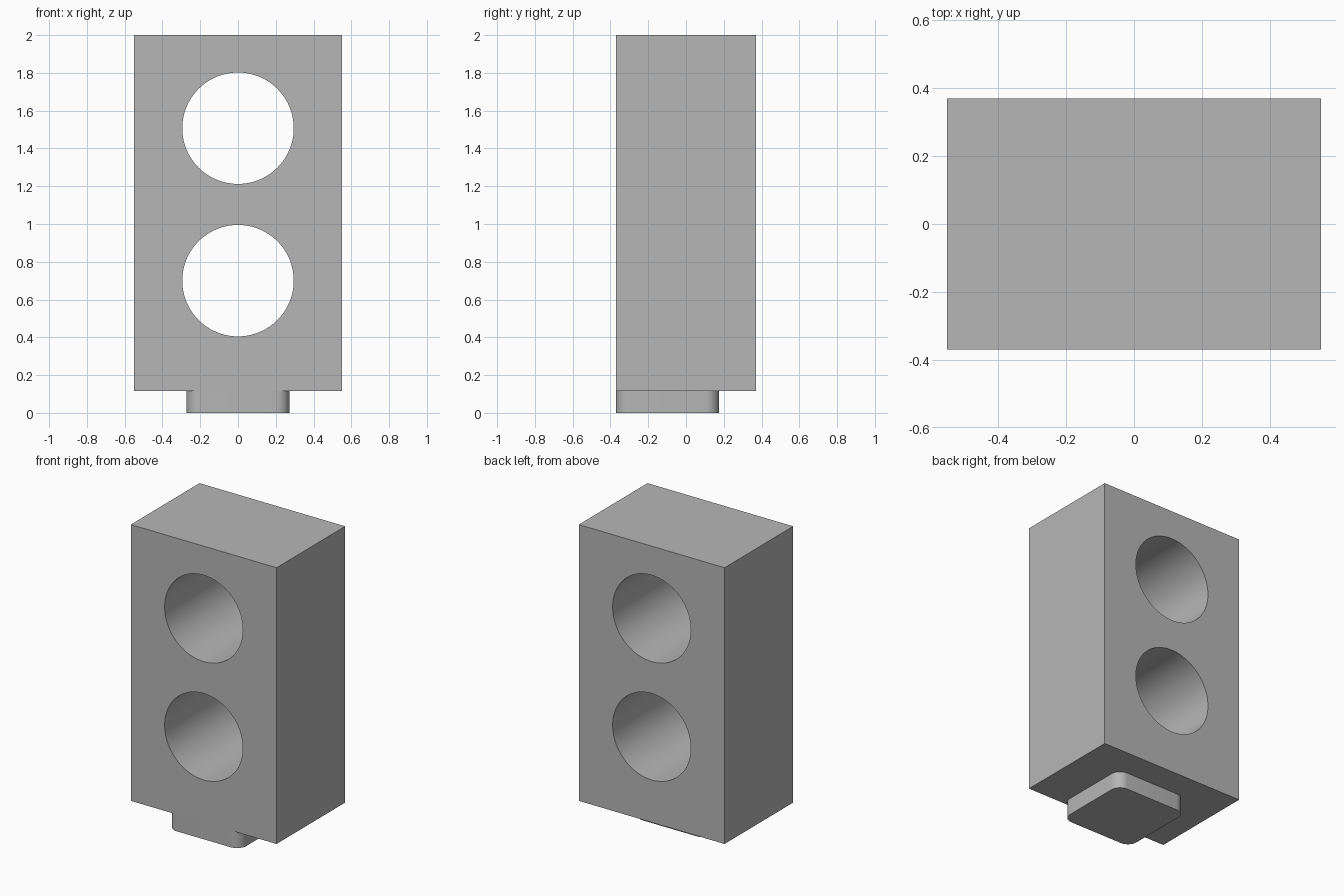
import bpy

if "Cube" in bpy.data.objects:
    bpy.data.objects.remove(bpy.data.objects["Cube"], do_unlink=True)

WIDTH, DEPTH, TOP = 1.1, 0.74, 2.0
FOOT_HEIGHT, FOOT_SIZE = 0.115, 0.545
HOLE_RADIUS = 0.295
HOLE_HEIGHTS = (0.70, 1.507)

grey = bpy.data.materials.new("plain grey")
grey.use_nodes = True
colour = (0.47, 0.47, 0.47, 1)
grey.diffuse_color = colour
grey.node_tree.nodes["Principled BSDF"].inputs["Base Color"].default_value = colour


def box(name, size, centre):
    bpy.ops.mesh.primitive_cube_add(size=1, location=centre)
    obj = bpy.context.object
    obj.name = name
    obj.scale = size
    bpy.ops.object.transform_apply(location=False, rotation=False, scale=True)
    obj.data.materials.append(grey)
    return obj


def finish(obj):
    bpy.ops.object.select_all(action="DESELECT")
    obj.select_set(True)
    bpy.context.view_layer.objects.active = obj
    for modifier in list(obj.modifiers):
        bpy.ops.object.modifier_apply(modifier=modifier.name)
    bpy.ops.object.shade_smooth_by_angle(angle=0.6)


# Main block with two round holes bored from front to back
body_height = TOP - FOOT_HEIGHT
body = box("body", (WIDTH, DEPTH, body_height), (0, 0, FOOT_HEIGHT + body_height / 2))
cutters = []
for z in HOLE_HEIGHTS:
    bpy.ops.mesh.primitive_cylinder_add(
        vertices=96, radius=HOLE_RADIUS, depth=DEPTH * 2,
        location=(0, 0, z), rotation=(1.5707963, 0, 0))
    cutter = bpy.context.object
    cutter.name = "hole_cutter"
    cutter.hide_render = True
    cutter.data.materials.append(grey)
    bore = body.modifiers.new("bore", "BOOLEAN")
    bore.operation = "DIFFERENCE"
    bore.solver = "EXACT"
    bore.object = cutter
    cutters.append(cutter)
finish(body)
for cutter in cutters:
    bpy.data.objects.remove(cutter, do_unlink=True)

# Foot flush with the front, its upright corners rounded
foot = box("foot", (FOOT_SIZE, FOOT_SIZE, FOOT_HEIGHT),
           (0, (FOOT_SIZE - DEPTH) / 2, FOOT_HEIGHT / 2))
weights = foot.data.attributes.new("bevel_weight_edge", "FLOAT", "EDGE")
for edge in foot.data.edges:
    a, b = (foot.data.vertices[i].co for i in edge.vertices)
    weights.data[edge.index].value = float(abs(a.z - b.z) > 0.01)
rounding = foot.modifiers.new("rounding", "BEVEL")
rounding.limit_method = "WEIGHT"
rounding.width = 0.07
rounding.segments = 10
finish(foot)
